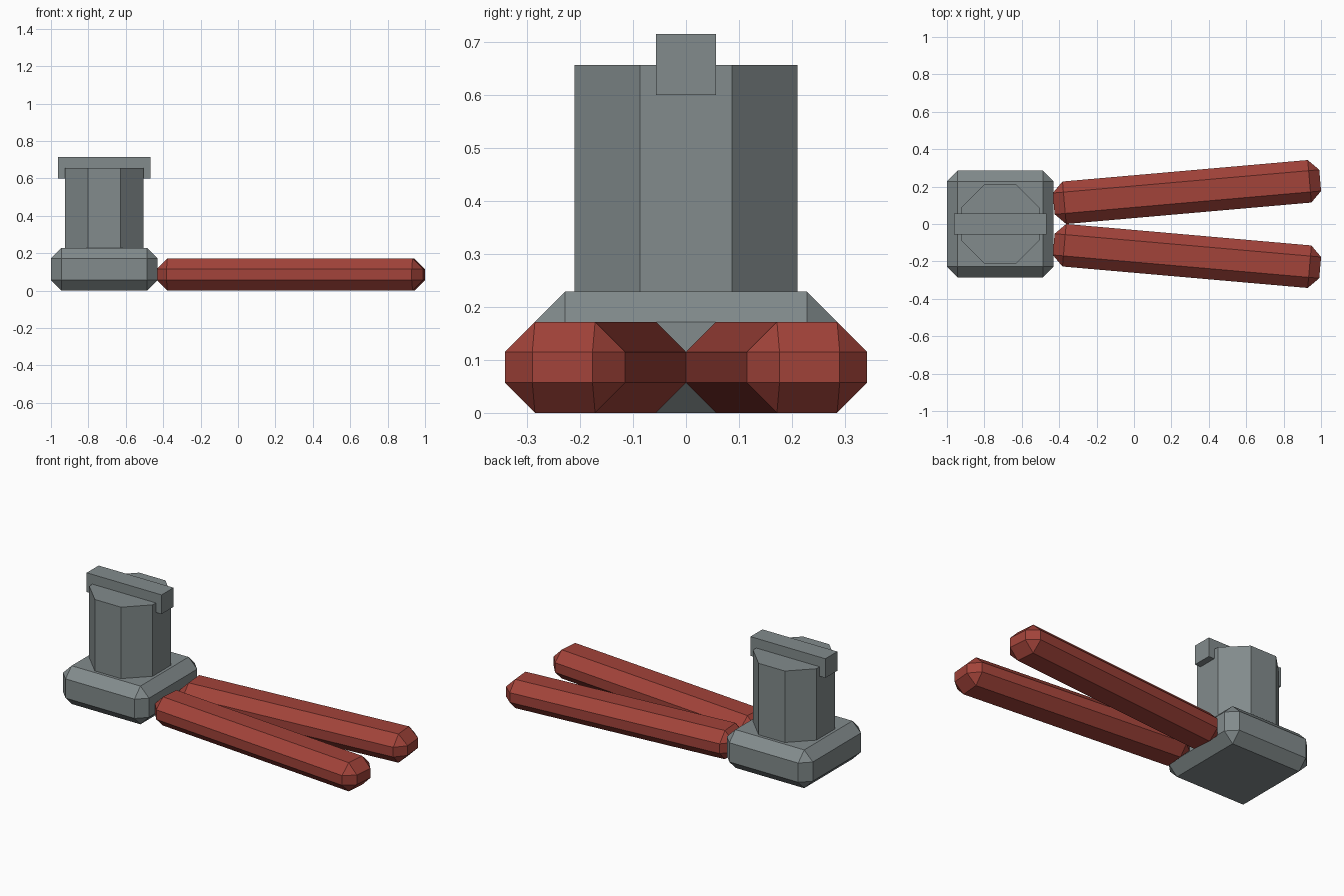
import bpy
import math

if "Cube" in bpy.data.objects:
    bpy.data.objects.remove(bpy.data.objects["Cube"])

BEVEL = 0.057


def material(name, rgb):
    mat = bpy.data.materials.new(name)
    mat.diffuse_color = (*rgb, 1)
    mat.use_nodes = True
    mat.node_tree.nodes["Principled BSDF"].inputs["Base Color"].default_value = mat.diffuse_color
    return mat


grey = material("steel grey", (0.225, 0.26, 0.265))
red = material("brick red", (0.36, 0.056, 0.042))


def box(name, size, centre, mat, bevel=0.0, angle=0.0):
    """Box with optional single-segment chamfers on every edge."""
    bpy.ops.mesh.primitive_cube_add(size=1, location=centre, rotation=(0, 0, angle))
    obj = bpy.context.object
    obj.name = name
    obj.scale = size
    bpy.ops.object.transform_apply(location=False, rotation=False, scale=True)
    if bevel:
        mod = obj.modifiers.new("chamfer", 'BEVEL')
        mod.width = bevel
        mod.segments = 1
        mod.limit_method = 'NONE'
    obj.data.materials.append(mat)
    return obj


# Chamfered base block
box("base", (0.57, 0.57, 0.229), (-0.715, 0, 0.1145), grey, BEVEL)

# Octagonal column with flat sides facing the axes
bpy.ops.mesh.primitive_cylinder_add(
    vertices=8, radius=0.21 / math.cos(math.pi / 8), depth=0.437,
    location=(-0.715, 0, 0.4385), rotation=(0, 0, math.pi / 8))
column = bpy.context.object
column.name = "column"
column.data.materials.append(grey)

# Crossbar across the column top
box("crossbar", (0.496, 0.113, 0.115), (-0.715, 0, 0.6575), grey)

# Pair of splayed chamfered handles
for side, label in ((1, "back"), (-1, "front")):
    box(label + "_handle", (1.43, 0.228, 0.172), (0.283, side * 0.171, 0.086),
        red, BEVEL, side * math.radians(5))
